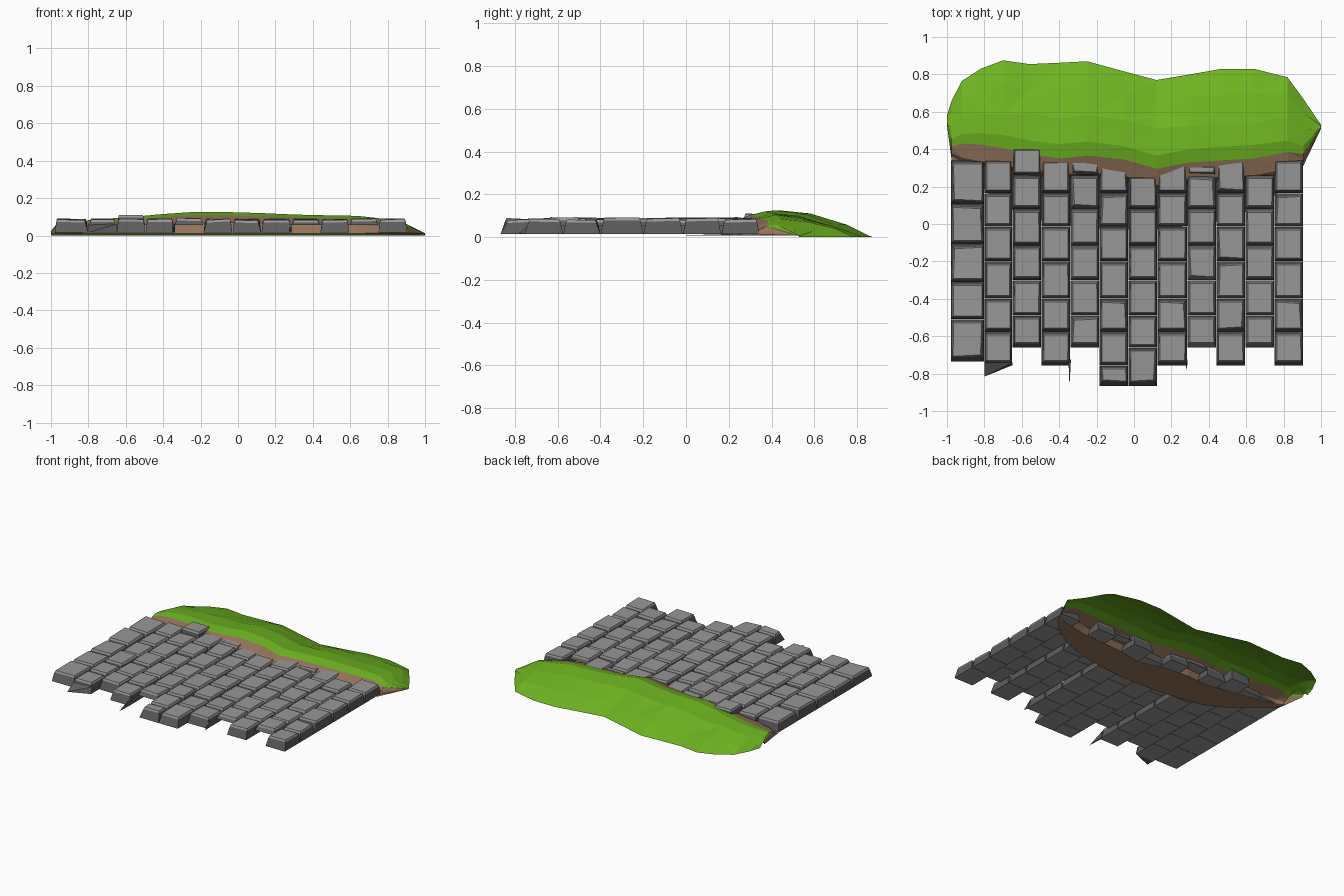
import bpy, bmesh, random
from mathutils import Vector

if "Cube" in bpy.data.objects:
    bpy.data.objects.remove(bpy.data.objects["Cube"])

rng = random.Random(4)


def material(name, rgb):
    m = bpy.data.materials.new(name)
    m.diffuse_color = (*rgb, 1)
    m.use_nodes = True
    m.node_tree.nodes["Principled BSDF"].inputs["Base Color"].default_value = m.diffuse_color
    return m


STONE = material("stone grey", (0.31, 0.31, 0.31))
STONE_DARK = material("dark stone grey", (0.11, 0.11, 0.11))
GRASS = material("grass green", (0.155, 0.455, 0.015))
DIRT = material("dirt brown", (0.30, 0.175, 0.105))


def make_object(name, bm, mats):
    bmesh.ops.recalc_face_normals(bm, faces=bm.faces)
    mesh = bpy.data.meshes.new(name)
    bm.to_mesh(mesh)
    bm.free()
    for m in mats:
        mesh.materials.append(m)
    ob = bpy.data.objects.new(name, mesh)
    bpy.context.collection.objects.link(ob)
    return ob


def add_stone(bm, x0, x1, y0, y1, base, top, is_front):
    """Tapered block: wide foot, dark sloping sides, chamfered and slightly worn top."""
    tx, ty = rng.uniform(-.002, .002), rng.uniform(-.002, .002)
    worn = rng.randrange(4) if rng.random() < .2 else -1
    rings = []
    for z, ix, iy, fy in ((base, .001, .001, .001), (top - .013, .009, .013, .022), (top, .014, .018, .028)):
        ring = []
        for i, (sx, sy) in enumerate(((-1, -1), (1, -1), (1, 1), (-1, 1))):
            dx, dy, zz = ix, iy, z
            if is_front and sy < 0:
                dy = fy
            dy = min(dy, (y1 - y0) * .3)
            if z > base:
                zz += sx * tx + sy * ty
                dx += rng.uniform(-.001, .001)
                if i == worn:
                    dx += .007
                    dy += .007
                    zz -= .003
            ring.append(bm.verts.new((x0 + dx if sx < 0 else x1 - dx,
                                      y0 + dy if sy < 0 else y1 - dy, zz)))
        rings.append(ring)
    for level, (a, b) in enumerate(zip(rings, rings[1:])):
        for i in range(4):
            j = (i + 1) % 4
            f = bm.faces.new((a[i], a[j], b[j], b[i]))
            f.material_index = 1 if level == 0 else 0
    bm.faces.new(rings[0][::-1])
    bm.faces.new(rings[-1])


# Paving: twelve columns of staggered stones
X = [-.98, -.80, -.65, -.495, -.34, -.185, -.03, .125, .285, .44, .595, .75, .905]
LONG = [.345, .165, -.015, -.20, -.40, -.575, -.757]
SHORT = [.26, .08, -.115, -.30, -.49, -.662]
columns = [
    [.34, .107, -.107, -.31, -.51, -.735],
    LONG,
    [.41] + SHORT,
    LONG,
    [.345] + SHORT,
    LONG + [-.868],
    SHORT + [-.868],
    LONG,
    [.32] + SHORT,
    LONG,
    SHORT,
    LONG,
]
THIN = (4, 8, 10)          # columns laid with shallow slabs
for c, ys in enumerate(columns):
    bm = bmesh.new()
    for r, (back, front) in enumerate(zip(ys, ys[1:])):
        top = .085 + rng.uniform(-.004, .006)
        if c == 2 and r == 0:
            top = .108
        add_stone(bm, X[c], X[c + 1], front, back, .055 if c in THIN else .015, top, r == len(ys) - 2)
    make_object(f"paving_column_{c + 1}", bm, [STONE, STONE_DARK])


# Broken stone slivers along the front edge
def sliver(name, left, right, tip):
    bm = bmesh.new()
    a, b = Vector(left), Vector(right)
    low = [bm.verts.new((p[0], p[1], .016)) for p in (a, b, Vector(tip))]
    high = [bm.verts.new((p[0], p[1] + .015, .062)) for p in (a, b)]
    bm.faces.new(low)
    bm.faces.new((low[0], low[1], high[1], high[0]))
    bm.faces.new((high[0], high[1], low[2]))
    bm.faces.new((low[0], high[0], low[2]))
    bm.faces.new((low[1], high[1], low[2]))
    make_object(name, bm, [STONE_DARK])


sliver("broken_corner", (-.80, -.745), (-.65, -.755), (-.798, -.815))
sliver("stone_splinter", (-.35, -.74), (-.338, -.74), (-.345, -.868))
sliver("small_splinter", (.272, -.74), (.285, -.74), (.284, -.785))

# Grassy bank: cross-sections (x, dirt front y, grass front y, back y, height)
SECTIONS = [
    (-1.0, .53, .54, .58, .025),
    (-.975, .34, .415, .66, .055),
    (-.92, .28, .43, .765, .07),
    (-.82, .20, .425, .83, .08),
    (-.70, .10, .405, .875, .09),
    (-.56, .03, .375, .855, .10),
    (-.40, .00, .35, .862, .115),
    (-.25, -.02, .365, .87, .125),
    (-.05, -.03, .345, .815, .125),
    (.12, -.03, .295, .77, .12),
    (.30, -.01, .33, .80, .112),
    (.47, .02, .34, .83, .108),
    (.64, .08, .35, .83, .105),
    (.82, .20, .385, .785, .085),
    (.905, .31, .375, .67, .06),
    (1.0, .51, .515, .53, .012),
]
bm = bmesh.new()
rows = []
for k, (x, yc, yf, yb, h) in enumerate(SECTIONS):
    inner = 1 < k < len(SECTIONS) - 2
    d, g = yf - yc, yb - yf
    profile = [(yc, .008), (yf - min(.115, d * .65), .014), (yf - min(.09, d * .5), .55 * h), (yf, .85 * h),
               (yf + g * .15, h), (yf + g * .42, h * .86), (yf + g * .74, h * .45), (yb, 0)]
    row = []
    for i, (y, z) in enumerate(profile):
        if inner and i in (5, 6):
            y += rng.uniform(-.02, .02)
            z += rng.uniform(-.004, .004)
        row.append(bm.verts.new((x, y, z)))
    rows.append(row)
for a, b in zip(rows, rows[1:]):
    for i in range(7):
        f = bm.faces.new((a[i], b[i], b[i + 1], a[i + 1]))
        f.material_index = 1 if i < 3 else 0      # dirt below the grass lip
bmesh.ops.triangulate(bm, faces=bm.faces)
bank = make_object("grassy_bank", bm, [GRASS, DIRT])
if sum(p.normal.z for p in bank.data.polygons) < 0:
    bank.data.flip_normals()
